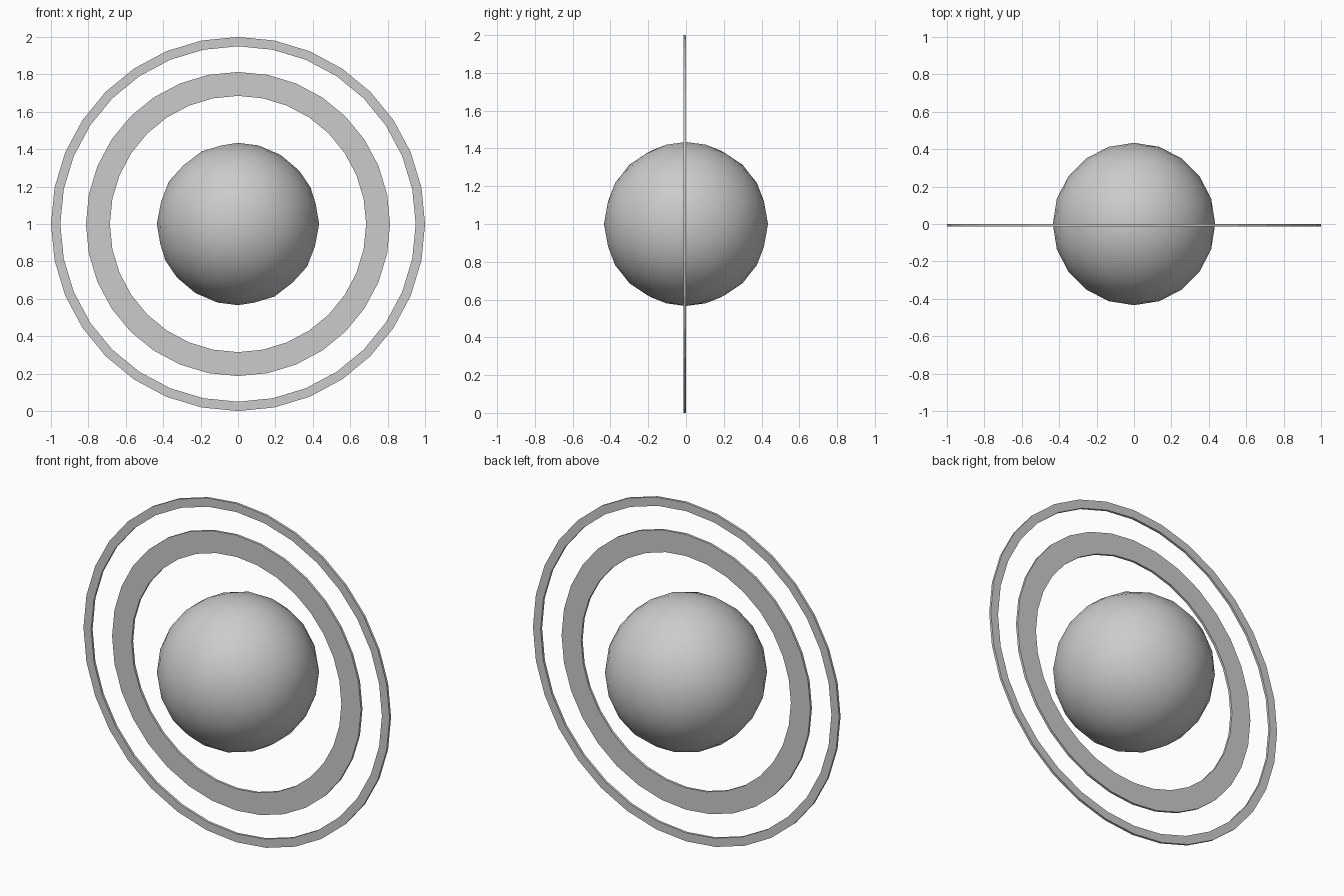
import bpy, bmesh, math

if "Cube" in bpy.data.objects:
    bpy.data.objects.remove(bpy.data.objects["Cube"])

SEGMENTS = 32
CENTRE_Z = 1.0


def flat_ring(name, inner, outer, thickness=0.014):
    """Upright flat ring facing -y, thickened forward from y = 0."""
    bm = bmesh.new()
    loops = []
    for y in (-thickness, 0.0):
        for r in (inner, outer):
            loops.append([bm.verts.new((r * math.sin(a), y, CENTRE_Z + r * math.cos(a)))
                          for a in (2 * math.pi * i / SEGMENTS for i in range(SEGMENTS))])
    front_in, front_out, back_in, back_out = loops
    for a, b in ((front_in, front_out), (front_out, back_out),
                 (back_out, back_in), (back_in, front_in)):
        for i in range(SEGMENTS):
            j = (i + 1) % SEGMENTS
            bm.faces.new((a[i], a[j], b[j], b[i]))
    bmesh.ops.recalc_face_normals(bm, faces=bm.faces)
    mesh = bpy.data.meshes.new(name)
    bm.to_mesh(mesh)
    bm.free()
    obj = bpy.data.objects.new(name, mesh)
    bpy.context.collection.objects.link(obj)
    return obj


# Central ball
bpy.ops.mesh.primitive_ico_sphere_add(subdivisions=3, radius=0.434, location=(0, 0, CENTRE_Z))
ball = bpy.context.object
ball.name = "central_ball"
bpy.ops.object.shade_smooth()

# Two concentric rings
flat_ring("inner_wide_ring", 0.685, 0.813)
flat_ring("outer_thin_ring", 0.95, 1.0)
